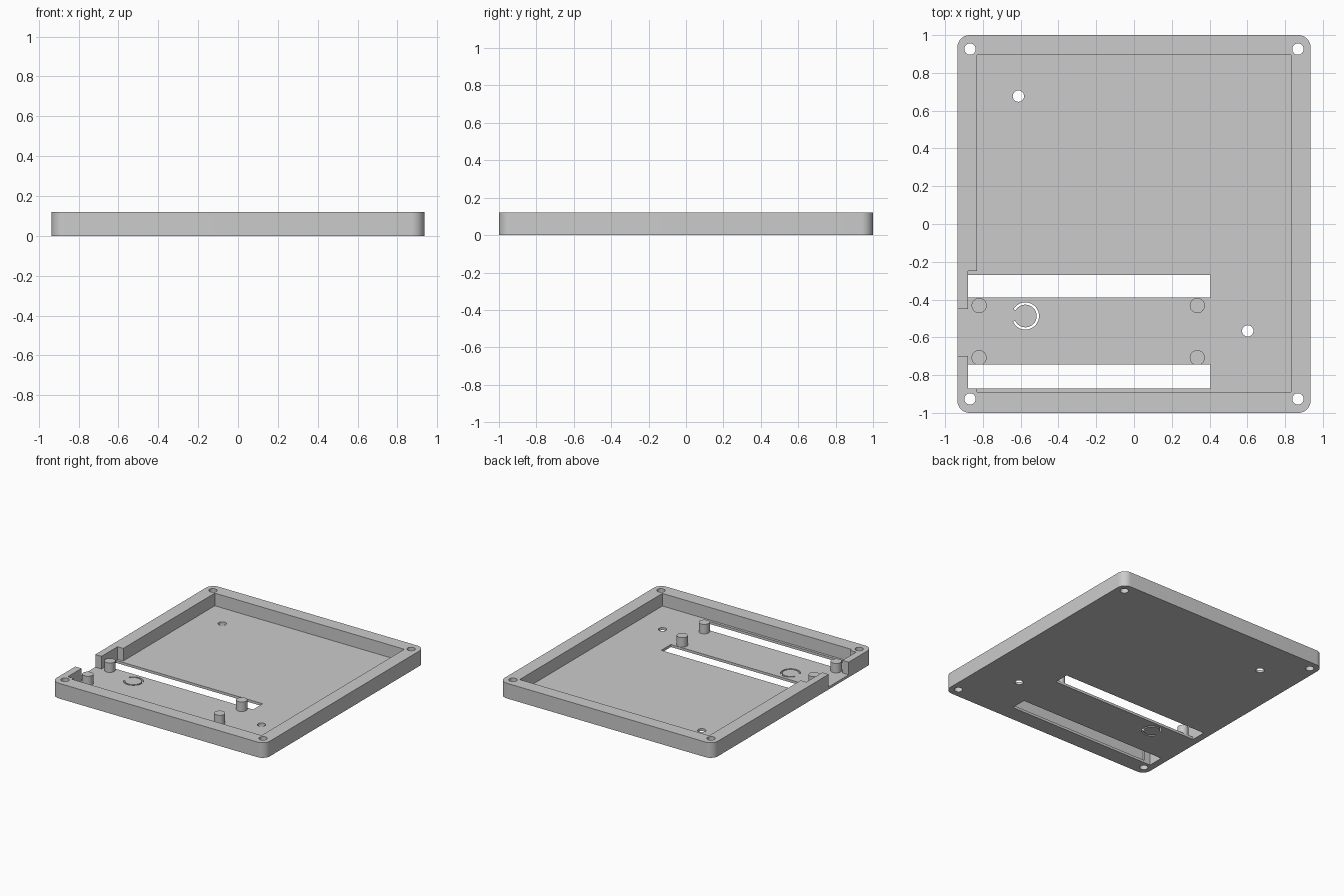
import bpy
import bmesh
from math import sin, cos, radians

if "Cube" in bpy.data.objects:
    bpy.data.objects.remove(bpy.data.objects["Cube"], do_unlink=True)

HALF_X, HALF_Y, HEIGHT, FLOOR = 0.935, 1.0, 0.12, 0.02

grey = bpy.data.materials.new("plain grey")
grey.use_nodes = True
grey.diffuse_color = (0.6, 0.6, 0.6, 1)
grey.node_tree.nodes["Principled BSDF"].inputs["Base Color"].default_value = (0.6, 0.6, 0.6, 1)


def arc(x, y, r, start, end, steps):
    angles = [radians(start + (end - start) * i / steps) for i in range(steps + 1)]
    return [(x + r * cos(a), y + r * sin(a)) for a in angles]


def circle(x, y, r):
    return arc(x, y, r, 0, 360, 32)[:-1]


def rectangle(x0, x1, y0, y1):
    return [(x0, y0), (x1, y0), (x1, y1), (x0, y1)]


def prism(name, outline, z0, z1):
    """Extrude a flat outline from z0 up to z1."""
    bm = bmesh.new()
    base = bm.faces.new([bm.verts.new((x, y, z0)) for x, y in outline])
    top = bmesh.ops.extrude_face_region(bm, geom=[base])["geom"]
    verts = [v for v in top if isinstance(v, bmesh.types.BMVert)]
    bmesh.ops.translate(bm, verts=verts, vec=(0, 0, z1 - z0))
    bmesh.ops.recalc_face_normals(bm, faces=bm.faces)
    mesh = bpy.data.meshes.new(name)
    bm.to_mesh(mesh)
    bm.free()
    mesh.materials.append(grey)
    obj = bpy.data.objects.new(name, mesh)
    bpy.context.collection.objects.link(obj)
    return obj


def combine(target, tool, operation):
    """Apply a boolean and remove the tool object."""
    tool.hide_render = True
    mod = target.modifiers.new("boolean", "BOOLEAN")
    mod.operation, mod.solver, mod.object = operation, "EXACT", tool
    bpy.context.view_layer.objects.active = target
    bpy.ops.object.modifier_apply(modifier=mod.name)
    bpy.data.objects.remove(tool, do_unlink=True)


def cut(outline, z0=-0.1):
    combine(tray, prism("cutter", outline, z0, 0.3), "DIFFERENCE")


# Rounded tray body
R = 0.065
body = []
for i, (sx, sy) in enumerate([(1, 1), (-1, 1), (-1, -1), (1, -1)]):
    body += arc(sx * (HALF_X - R), sy * (HALF_Y - R), R, 90 * i, 90 * i + 90, 10)
tray = prism("tray", body, 0, HEIGHT)

# Cavity with the thinned wall pocket and the open side notch
cut([(0.83, 0.895), (-0.83, 0.895), (-0.83, -0.25), (-0.88, -0.25),
     (-0.88, -0.45), (-1.1, -0.45), (-1.1, -0.70), (-0.88, -0.70),
     (-0.88, -0.87), (-0.83, -0.87), (-0.83, -0.89), (0.83, -0.89)], FLOOR)

# Standoff pegs
for x in (-0.82, 0.335):
    for y in (-0.432, -0.708):
        combine(tray, prism("peg", circle(x, y, 0.04), FLOOR / 2, 0.095), "UNION")

# Long floor slots
for y0, y1 in ((-0.39, -0.27), (-0.87, -0.745)):
    cut(rectangle(-0.88, 0.405, y0, y1))

# Corner screw holes and two floor holes
holes = [(sx * 0.868, sy * 0.926) for sx in (-1, 1) for sy in (-1, 1)]
for x, y in holes + [(-0.612, 0.677), (0.602, -0.566)]:
    cut(circle(x, y, 0.03))

# Open ring slot around the push tab
cx, cy = -0.575, -0.487
cut(arc(cx, cy, 0.072, -155, 150, 40) + arc(cx, cy, 0.06, 150, -155, 40))

# Smooth the rounded walls, keep edges sharp
bpy.ops.object.select_all(action="DESELECT")
tray.select_set(True)
bpy.context.view_layer.objects.active = tray
bpy.ops.object.shade_smooth_by_angle(angle=radians(30))
